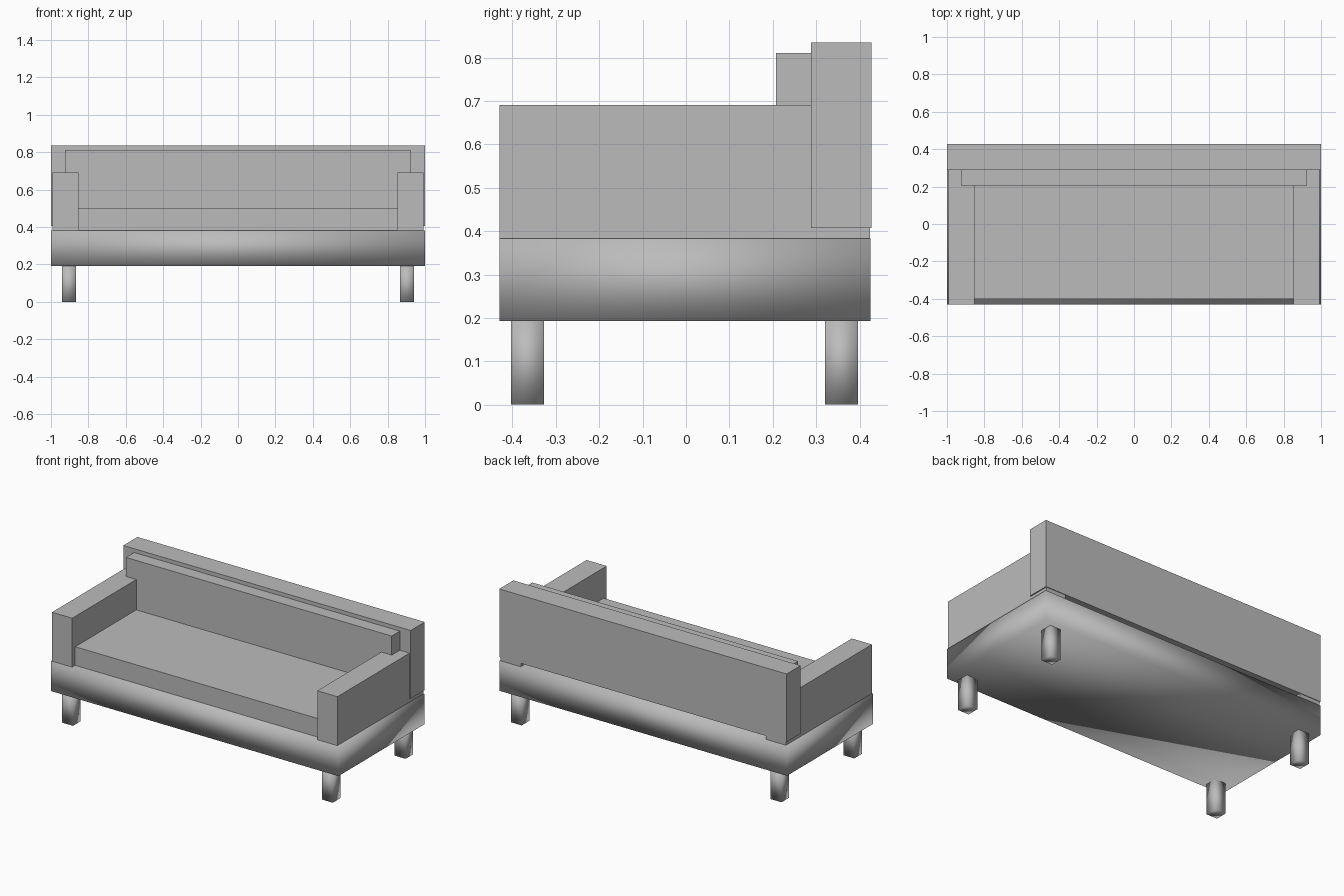
import bpy
from mathutils import Vector

cube = bpy.data.objects.get("Cube")
if cube:
    bpy.data.objects.remove(cube, do_unlink=True)

# Single grey finish
grey = bpy.data.materials.new("warm_grey")
grey.use_nodes = True
colour = (0.5, 0.5, 0.5, 1)
grey.diffuse_color = colour
grey.node_tree.nodes["Principled BSDF"].inputs["Base Color"].default_value = colour


def box(name, low, high, smooth=False):
    """Add a box between two opposite corners."""
    low, high = Vector(low), Vector(high)
    bpy.ops.mesh.primitive_cube_add(size=1)
    obj = bpy.context.object
    obj.name = obj.data.name = name
    for v in obj.data.vertices:
        v.co = (low + high) / 2 + v.co * (high - low)
    obj.data.materials.append(grey)
    if smooth:
        obj.data.shade_smooth()
    return obj


BASE_BOTTOM, BASE_TOP = 0.193, 0.383

# Base frame, softly shaded
box("base", (-1, -0.43, BASE_BOTTOM), (1, 0.425, BASE_TOP), smooth=True)

# Cushions and backrest
box("seat_cushion", (-0.855, -0.4, BASE_TOP), (0.855, 0.29, 0.5))
box("back_cushion", (-0.925, 0.207, BASE_TOP), (0.925, 0.289, 0.811))
box("backrest", (-1, 0.288, 0.407), (1, 0.428, 0.835))

# Arms and legs on both sides
for side, s in (("left", 1), ("right", -1)):
    xs = sorted((s * 0.853, s * 0.993))
    box(side + "_arm", (xs[0], -0.43, BASE_TOP), (xs[1], 0.424, 0.691))
    for end, y in (("front", -0.365), ("back", 0.358)):
        x, r = s * 0.904, 0.038
        box(f"{end}_{side}_leg", (x - r, y - r, 0),
            (x + r, y + r, BASE_BOTTOM), smooth=True)
